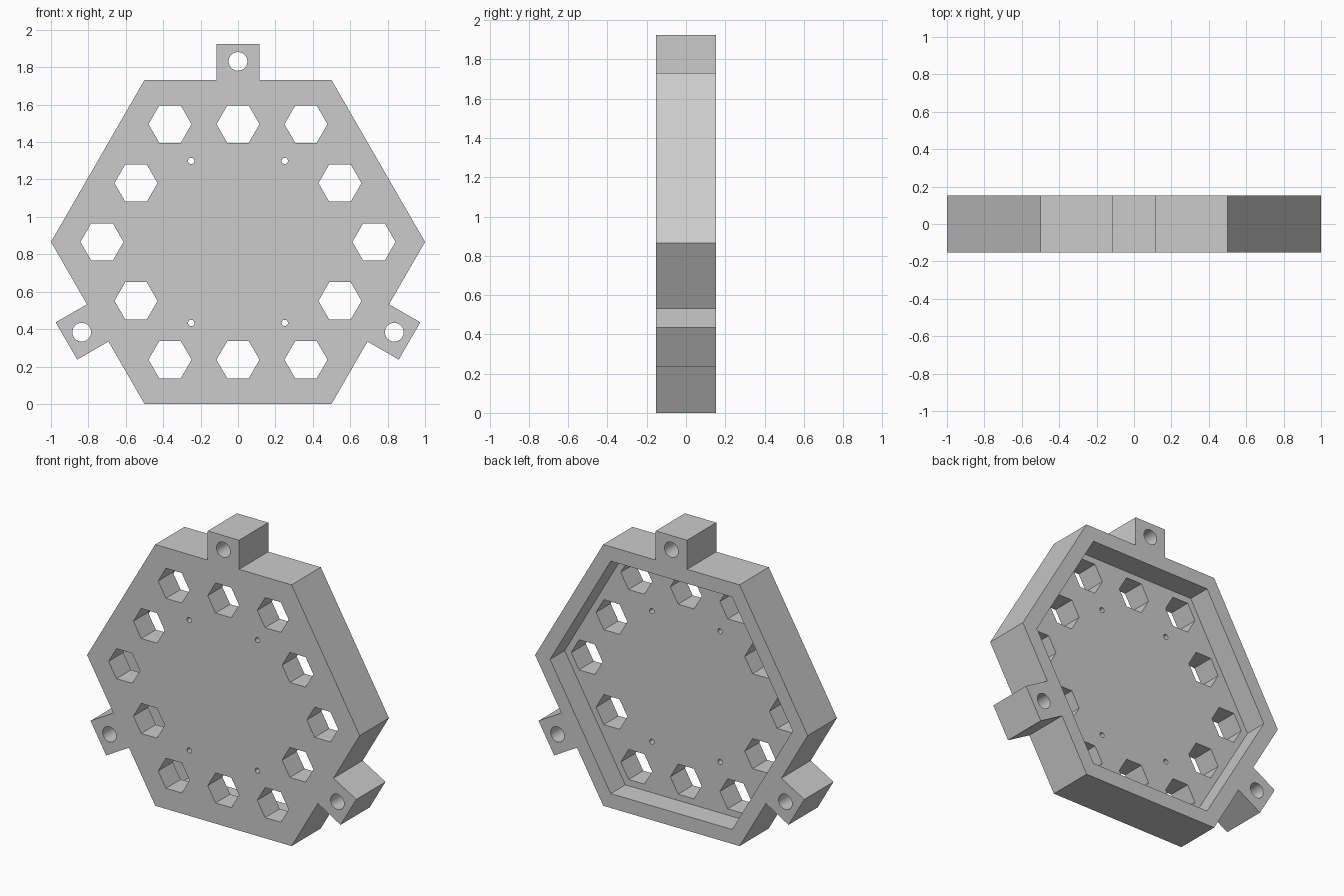
import bpy
import bmesh
from math import cos, sin, pi, sqrt, radians
from mathutils import Vector, Matrix

cube = bpy.data.objects.get("Cube")
if cube:
    bpy.data.objects.remove(cube, do_unlink=True)

HALF = 0.153           # half the thickness
FLOOR = 0.0            # depth where the rear pocket ends
APOTHEM = sqrt(3) / 2  # outer hexagon has a corner radius of one
CENTRE = APOTHEM

grey = bpy.data.materials.new("light grey")
grey.use_nodes = True
colour = (0.6, 0.6, 0.6, 1)
grey.diffuse_color = colour
grey.node_tree.nodes["Principled BSDF"].inputs["Base Color"].default_value = colour


def ring(radius, sides, cx=0.0, cz=0.0):
    """Regular polygon with a corner on the x axis."""
    return [(cx + radius * cos(2 * pi * i / sides),
             cz + radius * sin(2 * pi * i / sides)) for i in range(sides)]


def prisms(name, outlines, front, back):
    """One object holding every outline extruded along y."""
    bm = bmesh.new()
    for outline in outlines:
        face = bm.faces.new([bm.verts.new((x, front, z + CENTRE)) for x, z in outline])
        out = bmesh.ops.extrude_face_region(bm, geom=[face])["geom"]
        moved = [v for v in out if isinstance(v, bmesh.types.BMVert)]
        bmesh.ops.translate(bm, verts=moved, vec=(0, back - front, 0))
    bmesh.ops.recalc_face_normals(bm, faces=bm.faces)
    mesh = bpy.data.meshes.new(name)
    bm.to_mesh(mesh)
    bm.free()
    mesh.materials.append(grey)
    obj = bpy.data.objects.new(name, mesh)
    bpy.context.collection.objects.link(obj)
    return obj


def cut(target, cutter):
    """Subtract the cutter, apply the result and remove the cutter."""
    mod = target.modifiers.new("cut", 'BOOLEAN')
    mod.operation = 'DIFFERENCE'
    mod.solver = 'EXACT'
    mod.object = cutter
    bpy.context.view_layer.objects.active = target
    bpy.ops.object.modifier_apply(modifier=mod.name)
    bpy.data.objects.remove(cutter, do_unlink=True)


# Outline: hexagon with a square lug on every second side
TAB_HALF, TAB_END, TAB_HOLE = 0.115, 1.059, 0.965
side_profile = [(0.5, APOTHEM), (TAB_HALF, APOTHEM), (TAB_HALF, TAB_END),
                (-TAB_HALF, TAB_END), (-TAB_HALF, APOTHEM), (-0.5, APOTHEM)]
outline, holes = [], []
for k in range(3):
    turn = Matrix.Rotation(radians(120 * k), 2)
    outline += [tuple(turn @ Vector(p)) for p in side_profile]
    holes.append(ring(0.05, 32, *(turn @ Vector((0, TAB_HOLE)))))

# Hexagonal windows at the corners and side midpoints of a smaller hexagon
corners = [Vector(p) for p in ring(0.727, 6)]
for a, b in zip(corners, corners[1:] + corners[:1]):
    holes += [ring(0.115, 6, *a), ring(0.115, 6, *((a + b) / 2))]

# Four small screw holes
for sx in (-1, 1):
    for sz in (-1, 1):
        holes.append(ring(0.017, 16, sx * 0.25, sz * 0.433))

# Housing with its rear pocket and through holes
housing = prisms("hexagonal_housing", [outline], -HALF, HALF)
cut(housing, prisms("pocket_cutter", [ring(0.89, 6)], FLOOR, HALF * 2))
cut(housing, prisms("hole_cutter", holes, -HALF * 2, HALF * 2))

bpy.ops.object.select_all(action='DESELECT')
housing.select_set(True)
bpy.context.view_layer.objects.active = housing
bpy.ops.object.shade_smooth_by_angle(angle=radians(30))
